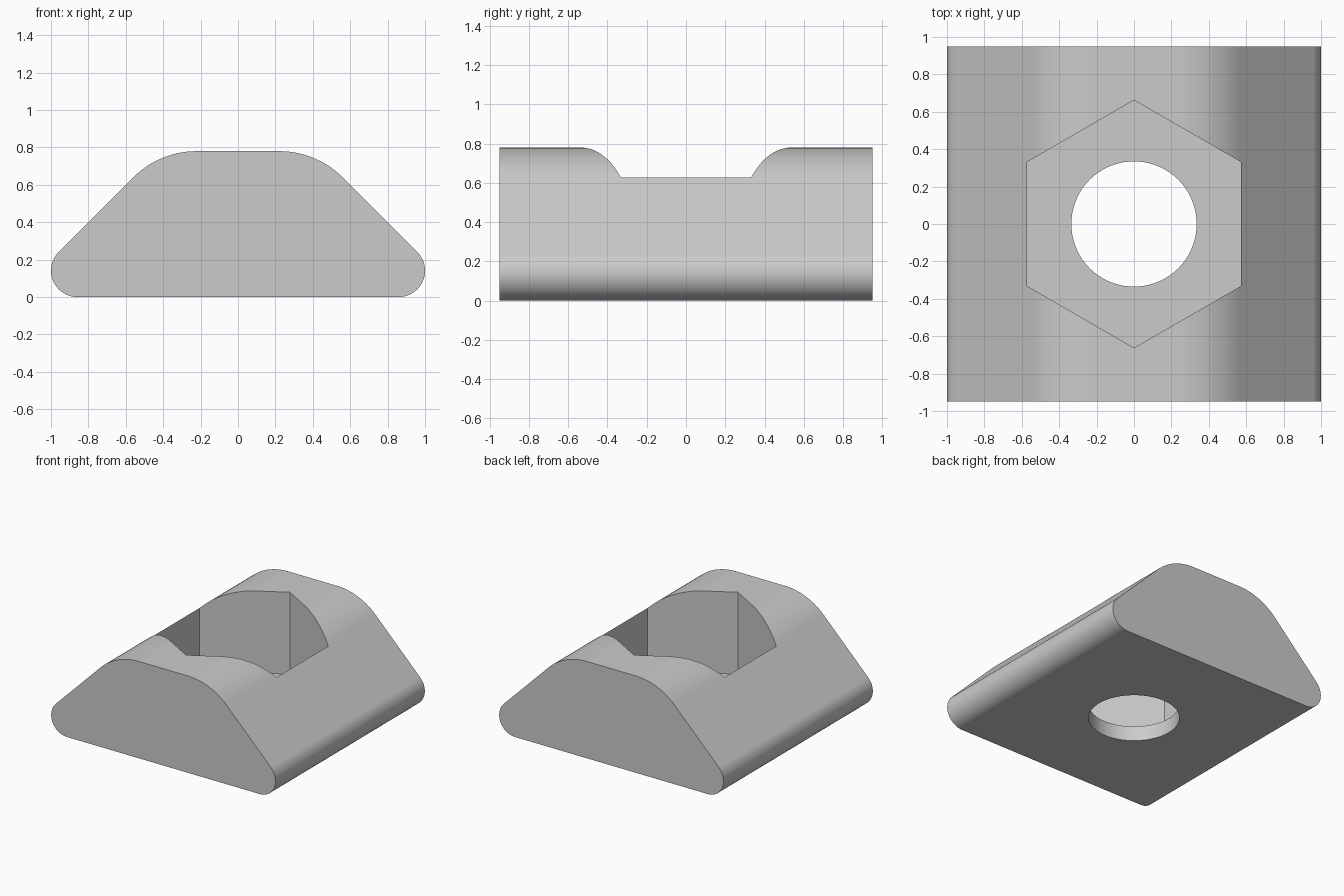
import bpy
import bmesh
from math import cos, sin, pi, radians

old = bpy.data.objects.get("Cube")
if old:
    bpy.data.objects.remove(old, do_unlink=True)

HALF_LENGTH = 0.95
HEIGHT = 0.78
FLOOR = 0.12          # height of the pocket floor

grey = bpy.data.materials.new("plain_grey")
grey.use_nodes = True
colour = (0.6, 0.6, 0.6, 1)
grey.diffuse_color = colour
grey.node_tree.nodes["Principled BSDF"].inputs["Base Color"].default_value = colour


def arc(cx, cz, radius, start, end, steps):
    """Points along an arc, angles in degrees."""
    angles = [radians(start + (end - start) * i / steps) for i in range(steps + 1)]
    return [(cx + radius * cos(a), cz + radius * sin(a)) for a in angles]


def prism(name, points, axis):
    """Closed solid made by sweeping a convex outline along an axis vector."""
    bm = bmesh.new()
    face = bm.faces.new([bm.verts.new(p) for p in points])
    swept = bmesh.ops.extrude_face_region(bm, geom=[face])["geom"]
    verts = [v for v in swept if isinstance(v, bmesh.types.BMVert)]
    bmesh.ops.translate(bm, verts=verts, vec=axis)
    bmesh.ops.recalc_face_normals(bm, faces=bm.faces)
    mesh = bpy.data.meshes.new(name)
    bm.to_mesh(mesh)
    bm.free()
    mesh.materials.append(grey)
    obj = bpy.data.objects.new(name, mesh)
    bpy.context.collection.objects.link(obj)
    return obj


def ring(radius, sides, z):
    """Regular outline with its first corner towards the back."""
    turn = [pi / 2 + 2 * pi * i / sides for i in range(sides)]
    return [(radius * cos(a), radius * sin(a), z) for a in turn]


# Body: rounded trapezoid swept from front to back
r = 0.141
R = 0.483
half = arc(1 - r, r, r, -90, 45, 18) + arc(0.22, HEIGHT - R, R, 45, 90, 14)
outline = half + [(-x, z) for x, z in reversed(half)]
body = prism("slot_nut_body", [(x, -HALF_LENGTH, z) for x, z in outline],
             (0, 2 * HALF_LENGTH, 0))

# Hexagonal pocket and round through hole
cutters = [prism("hex_pocket_cutter", ring(0.662, 6, FLOOR), (0, 0, 1)),
           prism("round_hole_cutter", ring(0.335, 72, -0.2), (0, 0, 0.7))]
for cutter in cutters:
    cutter.hide_render = True
    cut = body.modifiers.new(cutter.name, "BOOLEAN")
    cut.operation = "DIFFERENCE"
    cut.solver = "EXACT"
    cut.object = cutter

bpy.ops.object.select_all(action="DESELECT")
body.select_set(True)
bpy.context.view_layer.objects.active = body
for name in [m.name for m in body.modifiers]:
    bpy.ops.object.modifier_apply(modifier=name)
for cutter in cutters:
    bpy.data.objects.remove(cutter, do_unlink=True)

# Smooth curves with crisp corners and clean flats
bpy.ops.object.shade_smooth_by_angle(angle=radians(30))
weighted = body.modifiers.new("flat_face_normals", "WEIGHTED_NORMAL")
weighted.keep_sharp = True
